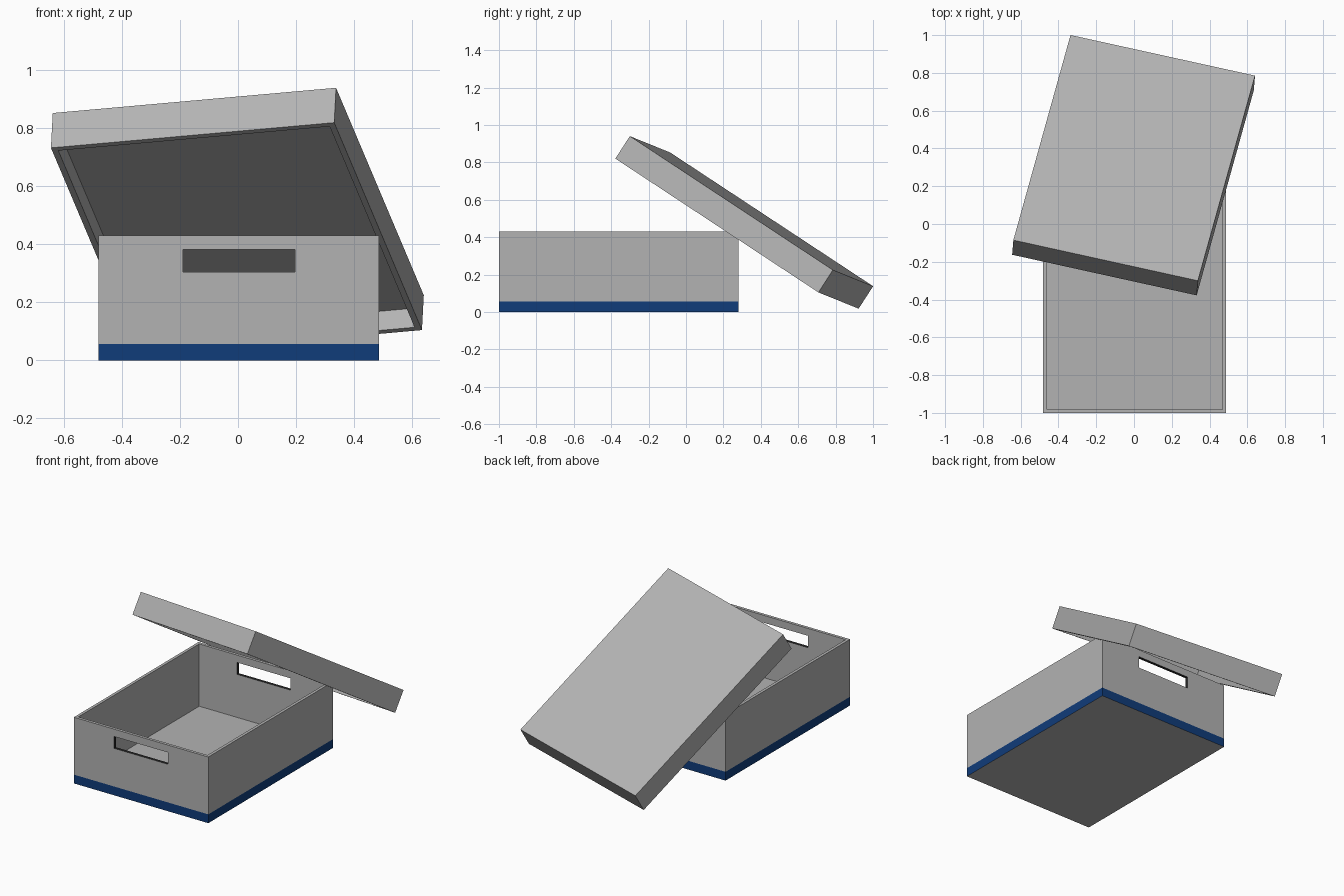
import bpy, bmesh
from mathutils import Matrix, Vector

if "Cube" in bpy.data.objects:
    bpy.data.objects.remove(bpy.data.objects["Cube"])


def material(name, rgb):
    m = bpy.data.materials.new(name)
    m.diffuse_color = (*rgb, 1.0)
    m.use_nodes = True
    m.node_tree.nodes["Principled BSDF"].inputs["Base Color"].default_value = m.diffuse_color
    return m


GREY = material("grey card", (0.45, 0.45, 0.45))
BLUE = material("blue band", (0.005, 0.045, 0.195))
DARK = material("dark handle edge", (0.02, 0.02, 0.02))


def add_block(bm, size, centre):
    mat = Matrix.Translation(centre) @ Matrix.Diagonal((*size, 1))
    bmesh.ops.create_cube(bm, size=1, matrix=mat)


def make_object(name, bm, mats=()):
    mesh = bpy.data.meshes.new(name)
    bm.to_mesh(mesh)
    bm.free()
    for m in mats:
        mesh.materials.append(m)
    ob = bpy.data.objects.new(name, mesh)
    bpy.context.scene.collection.objects.link(ob)
    return ob


def open_box(name, w, d, h, wall, floor, mats):
    """Tray standing on z = 0, hollowed from the top."""
    bm = bmesh.new()
    add_block(bm, (w, d, h), (0, 0, h / 2))
    top = max(bm.faces, key=lambda f: f.calc_center_median().z)
    bmesh.ops.inset_individual(bm, faces=[top], thickness=wall)
    inner = bmesh.ops.extrude_discrete_faces(bm, faces=[top])["faces"][0]
    bmesh.ops.translate(bm, verts=inner.verts, vec=(0, 0, floor - h))
    bmesh.ops.recalc_face_normals(bm, faces=bm.faces)
    return make_object(name, bm, mats)


# Box body
W, D, H, WALL, BAND = 0.967, 1.28, 0.43, 0.027, 0.057
box = open_box("box", W, D, H, WALL, 0.025, (GREY, BLUE, DARK))
box.location = (0.003, -0.36, 0)

# Handle slots through the front and back walls
bm = bmesh.new()
add_block(bm, (0.387, D + 0.4, 0.077), (0.003, -0.36, 0.3435))
cutter = make_object("handle_cutter", bm)
cutter.hide_render = True
mod = box.modifiers.new("handles", 'BOOLEAN')
mod.operation = 'DIFFERENCE'
mod.solver = 'EXACT'
mod.object = cutter
bpy.context.view_layer.objects.active = box
bpy.ops.object.modifier_apply(modifier=mod.name)
bpy.data.objects.remove(cutter)

# Blue band round the foot, dark edges inside the slots
bm = bmesh.new()
bm.from_mesh(box.data)
bmesh.ops.bisect_plane(bm, geom=bm.verts[:] + bm.edges[:] + bm.faces[:],
                       plane_co=(0, 0, BAND), plane_no=(0, 0, 1))
bm.normal_update()
for f in bm.faces:
    c, n = f.calc_center_median(), f.normal
    outer = abs(c.x) > W / 2 - 0.005 or abs(c.y) > D / 2 - 0.005
    in_wall = D / 2 - WALL < abs(c.y) < D / 2
    in_slot = abs(c.x) < 0.2 and 0.29 < c.z < 0.395 and abs(n.y) < 0.1
    f.material_index = 1 if outer and c.z < BAND and abs(n.z) < 0.5 else 0
    if in_slot and in_wall:
        f.material_index = 2
bm.to_mesh(box.data)
bm.free()

# Lid: a shallow tray turned over and leaning on the back of the box
LID_H = 0.143
lid = open_box("lid", 1.004, 1.335, LID_H, 0.03, 0.064, (GREY,))
u = Vector((0.977, -0.215, 0.087)).normalized()
v = Vector((0.305, 1.085, -0.715))
v = (v - u * v.dot(u)).normalized()
n = u.cross(v)
rot = Matrix((u, -v, -n)).transposed().to_4x4()
lid.matrix_world = Matrix.Translation((0.001, 0.35, 0.539)) @ rot
